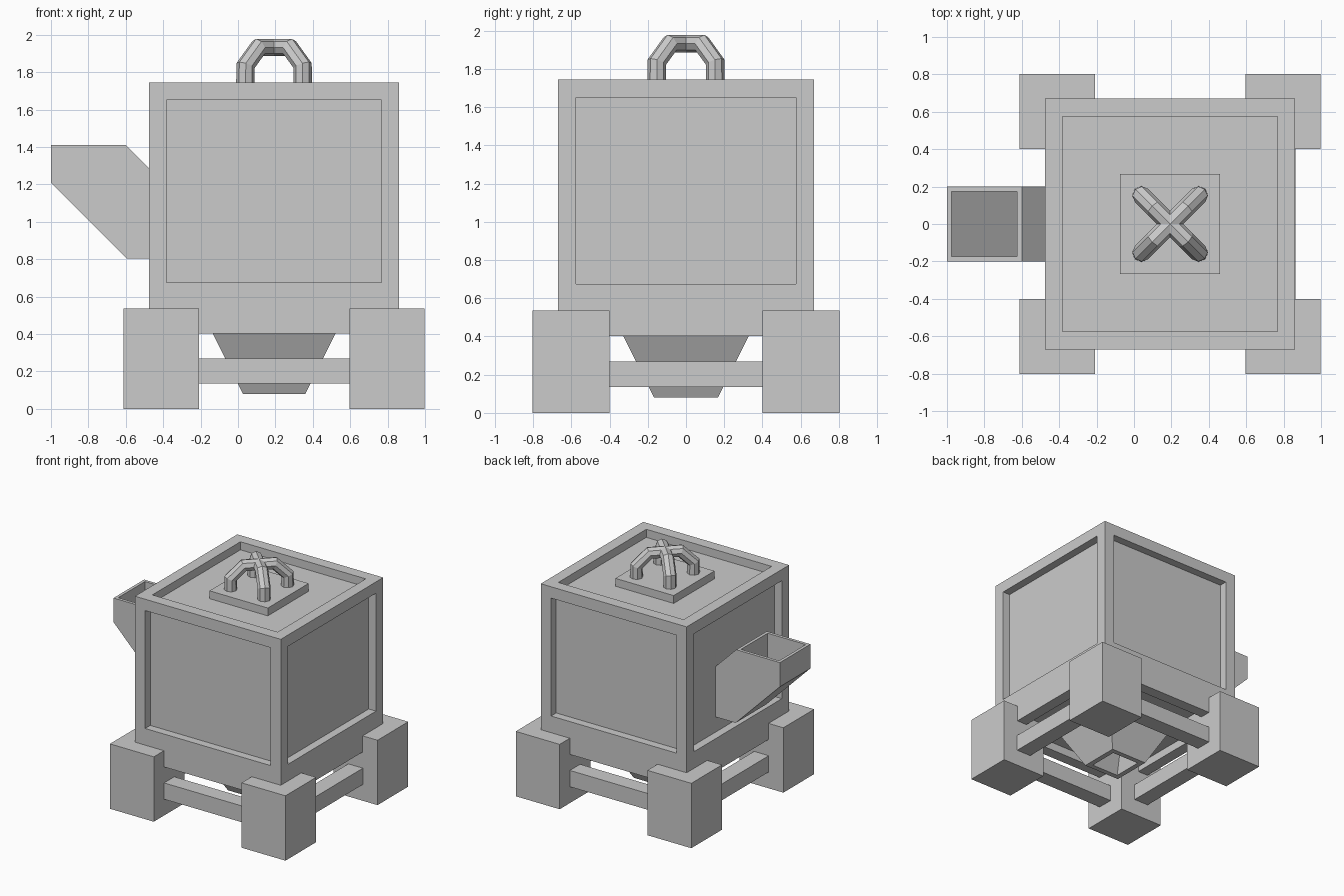
import bpy, bmesh
from mathutils import Vector

if "Cube" in bpy.data.objects:
    bpy.data.objects.remove(bpy.data.objects["Cube"])

CX = 0.193  # centre of the body in x


def finish(name, bm):
    bmesh.ops.recalc_face_normals(bm, faces=bm.faces)
    me = bpy.data.meshes.new(name)
    bm.to_mesh(me)
    bm.free()
    ob = bpy.data.objects.new(name, me)
    bpy.context.collection.objects.link(ob)
    return ob


def cube_bm(lo, hi):
    bm = bmesh.new()
    bmesh.ops.create_cube(bm, size=1)
    for v in bm.verts:
        v.co = Vector([lo[i] + (v.co[i] + 0.5) * (hi[i] - lo[i]) for i in range(3)])
    return bm


def box(name, lo, hi):
    return finish(name, cube_bm(lo, hi))


def sink(bm, face, offset, lower=None):
    """Push a face in by an offset with straight walls, optionally moving its rim first."""
    if lower is not None:
        zmin = min(v.co.z for v in face.verts)
        for v in face.verts:
            if v.co.z < zmin + 0.01:
                v.co.z = lower
    new = bmesh.ops.extrude_discrete_faces(bm, faces=[face])["faces"][0]
    bmesh.ops.translate(bm, verts=new.verts, vec=offset)
    return new


# Body: box with a recessed panel on every side
bm = cube_bm((CX - 0.668, -0.67, 0.403), (CX + 0.668, 0.67, 1.745))
bm.normal_update()
faces = list(bm.faces)
bmesh.ops.inset_individual(bm, faces=faces, thickness=0.133)
bm.normal_update()
for f in faces:
    n = f.normal.copy()
    sink(bm, f, n * -0.067, 0.675 if abs(n.z) < 0.5 else None)
finish("body", bm)

# Lid block under the handle
box("lid_block", (CX - 0.267, -0.267, 1.67), (CX + 0.267, 0.267, 1.743))

# Legs and the rails joining them
for sx in (-1, 1):
    for sy in (-1, 1):
        x, y = CX + sx * 0.603, sy * 0.602
        box("leg", (x - 0.201, y - 0.201, 0), (x + 0.201, y + 0.201, 0.537))
for s in (-1, 1):
    y, x = s * 0.602, CX + s * 0.603
    box("long_rail", (CX - 0.41, y - 0.067, 0.135), (CX + 0.41, y + 0.067, 0.27))
    box("cross_rail", (x - 0.067, -0.41, 0.135), (x + 0.067, 0.41, 0.27))

# Hollow funnel under the body: square rings from outside to inside
bm = bmesh.new()
rings = []
for h, z in ((0.362, 0.47), (0.167, 0.08), (0.125, 0.08), (0.29, 0.41)):
    rings.append([bm.verts.new((CX + a * h, b * h, z))
                  for a, b in ((-1, -1), (1, -1), (1, 1), (-1, 1))])
for r0, r1 in zip(rings, rings[1:]):
    for i in range(4):
        j = (i + 1) % 4
        bm.faces.new((r0[i], r0[j], r1[j], r1[i]))
bm.faces.new(rings[0])
bm.faces.new(rings[-1])
finish("funnel", bm)

# Side chute: extruded profile with an open top and sloping floor
profile = [(-1, 1.41), (-1, 1.21), (-0.595, 0.803), (-0.4, 0.803), (-0.4, 1.21), (-0.6, 1.41)]
bm = bmesh.new()
face = bm.faces.new([bm.verts.new((x, -0.2, z)) for x, z in profile])
ext = bmesh.ops.extrude_face_region(bm, geom=[face])["geom"]
bmesh.ops.translate(bm, verts=[g for g in ext if isinstance(g, bmesh.types.BMVert)], vec=(0, 0.4, 0))
bmesh.ops.recalc_face_normals(bm, faces=bm.faces)
mouth = max(bm.faces, key=lambda f: f.calc_center_median().z)
bmesh.ops.inset_individual(bm, faces=[mouth], thickness=0.036)
floor = sink(bm, mouth, (0, 0, -0.17))
for v in floor.verts:
    if v.co.x > -0.8:
        v.co.z -= 0.33
finish("chute", bm)

# Handle: two crossing octagonal arches
for s in (-1, 1):
    cu = bpy.data.curves.new("handle_arch", "CURVE")
    cu.dimensions = "3D"
    cu.bevel_depth = 0.05
    cu.bevel_resolution = 2
    cu.use_fill_caps = True
    half = [(0.153, 1.72), (0.153, 1.835), (0.083, 1.932)]
    pts = [(-d, z) for d, z in half] + [(d, z) for d, z in reversed(half)]
    sp = cu.splines.new("POLY")
    sp.points.add(len(pts) - 1)
    for p, (d, z) in zip(sp.points, pts):
        p.co = (CX + d, s * d, z, 1)
    sp.use_smooth = False
    ob = bpy.data.objects.new("handle_arch", cu)
    bpy.context.collection.objects.link(ob)
    bpy.ops.object.select_all(action="DESELECT")
    ob.select_set(True)
    bpy.context.view_layer.objects.active = ob
    bpy.ops.object.convert(target="MESH")
